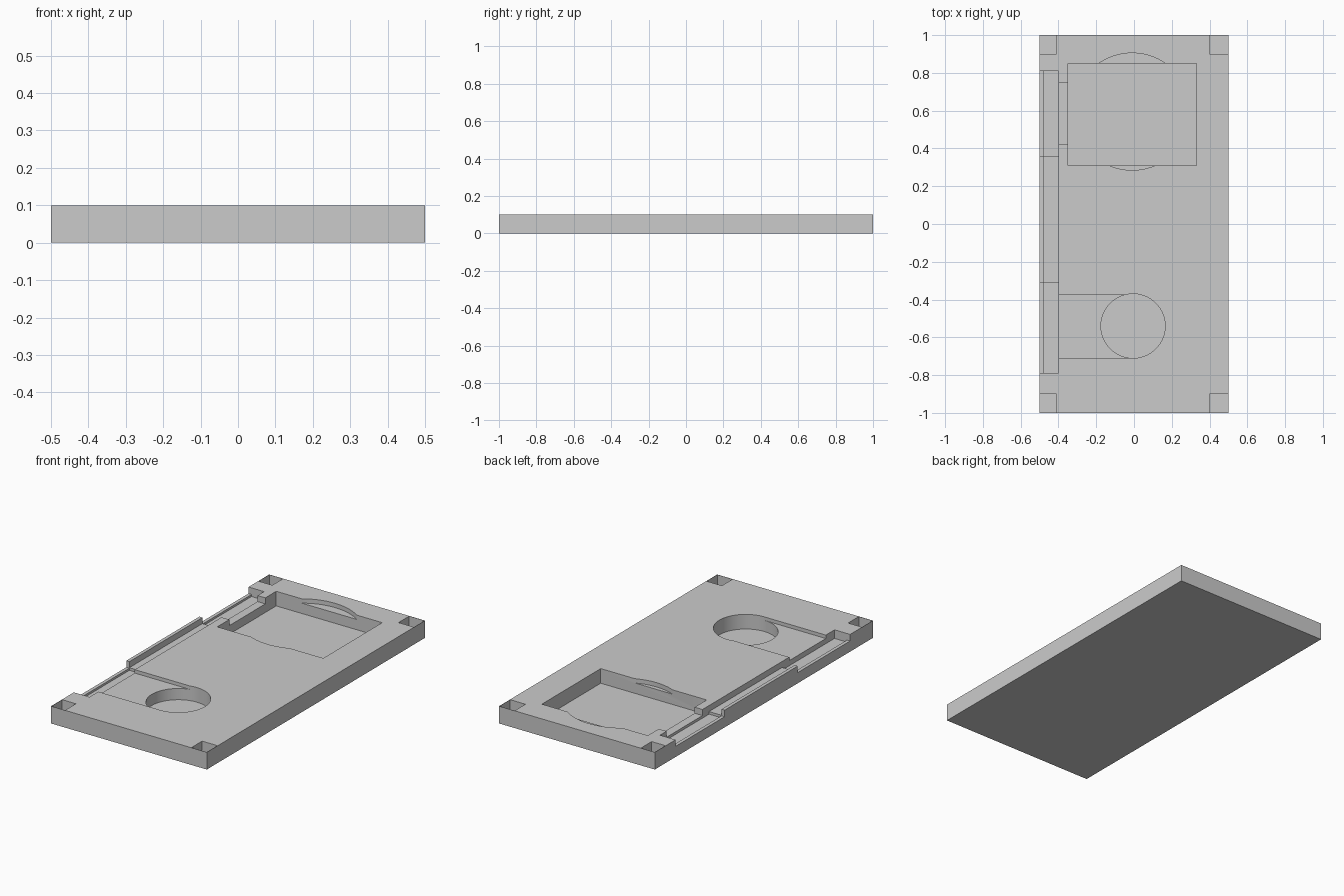
import bpy
import bmesh

if "Cube" in bpy.data.objects:
    bpy.data.objects.remove(bpy.data.objects["Cube"])

TOP = 0.1
DEEP = 0.015

grey = bpy.data.materials.new("plain_grey")
grey.use_nodes = True
grey.diffuse_color = (0.6, 0.6, 0.6, 1)
grey.node_tree.nodes["Principled BSDF"].inputs["Base Color"].default_value = (0.6, 0.6, 0.6, 1)


def add_object(name, bm):
    mesh = bpy.data.meshes.new(name)
    bm.to_mesh(mesh)
    bm.free()
    mesh.materials.append(grey)
    obj = bpy.data.objects.new(name, mesh)
    bpy.context.collection.objects.link(obj)
    return obj


def box(name, x0, x1, y0, y1, z0, z1=TOP + 0.1):
    bm = bmesh.new()
    bmesh.ops.create_cube(bm, size=1)
    bmesh.ops.scale(bm, vec=(x1 - x0, y1 - y0, z1 - z0), verts=bm.verts)
    bmesh.ops.translate(bm, vec=((x0 + x1) / 2, (y0 + y1) / 2, (z0 + z1) / 2), verts=bm.verts)
    return add_object(name, bm)


def disc(name, x, y, radius, z0, z1=TOP + 0.1):
    bm = bmesh.new()
    bmesh.ops.create_cone(bm, cap_ends=True, segments=96, radius1=radius,
                          radius2=radius, depth=z1 - z0)
    bmesh.ops.translate(bm, vec=(x, y, (z0 + z1) / 2), verts=bm.verts)
    return add_object(name, bm)


# Base slab
plate = box("base_plate", -0.5, 0.5, -1, 1, 0, TOP)

# Large rectangular pocket with shallow finger recess, and its side slot
cutters = [
    disc("finger_recess", -0.01, 0.595, 0.31, 0.075),
    box("square_pocket", -0.35, 0.33, 0.31, 0.85, DEEP),
    box("pocket_slot", -0.43, -0.3, 0.42, 0.75, 0.065),
]

# Round pocket with a shallow slot to the edge channel
cutters += [
    disc("round_pocket", -0.005, -0.54, 0.17, DEEP),
    box("round_pocket_slot", -0.43, -0.005, -0.71, -0.375, 0.08),
]

# Edge channel: shallower middle, deeper ends with a lowered outer lip
cutters.append(box("channel_middle", -0.48, -0.4, -0.4, 0.45, 0.065))
for y0, y1 in ((-0.79, -0.31), (0.36, 0.81)):
    cutters.append(box("channel_end", -0.48, -0.4, y0, y1, 0.05))
    cutters.append(box("channel_lip", -0.6, -0.44, y0, y1, 0.062))

# Corner sockets behind very thin outer walls
WALL = 0.498
for y0, y1 in ((-2 * WALL - 0.002, -0.9), (0.9, 2 * WALL + 0.002)):
    cutters.append(box("corner_socket", -WALL, -0.41, y0, y1, DEEP))
    cutters.append(box("corner_socket", 0.4, WALL, y0, y1, DEEP))

# Carve every recess out of the slab
bpy.context.view_layer.objects.active = plate
plate.select_set(True)
for cutter in cutters:
    cutter.hide_render = True
    mod = plate.modifiers.new(cutter.name, "BOOLEAN")
    mod.operation = "DIFFERENCE"
    mod.solver = "EXACT"
    mod.object = cutter
    bpy.ops.object.modifier_apply(modifier=mod.name)
for cutter in cutters:
    bpy.data.objects.remove(cutter)

bpy.ops.object.shade_smooth_by_angle(angle=0.5)
